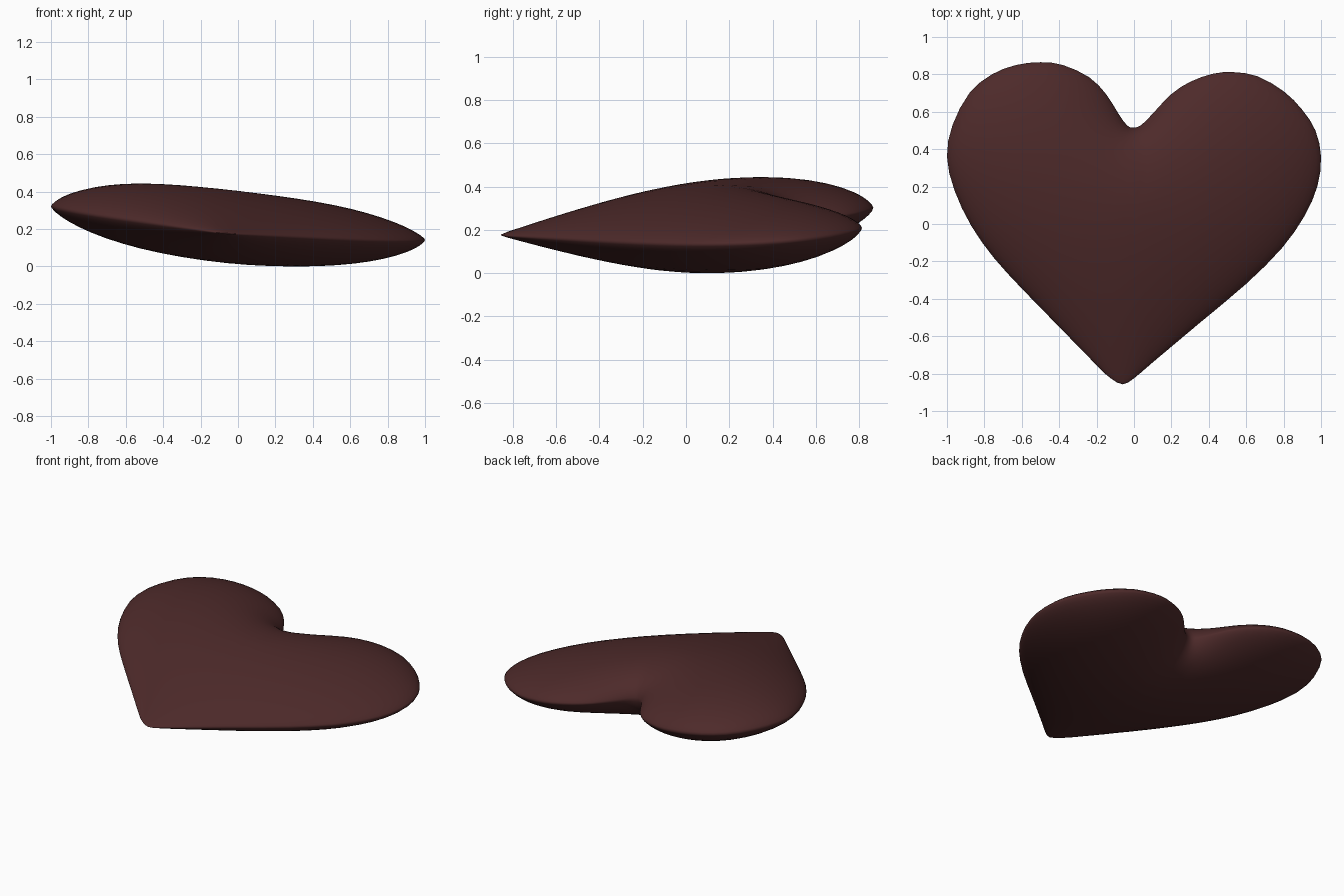
import bpy, bmesh, math
from mathutils import Vector

if "Cube" in bpy.data.objects:
    bpy.data.objects.remove(bpy.data.objects["Cube"])

# Heart outline seen from the top, clockwise from the cleft
OUTLINE = [
    (0, .515), (.04, .53), (.1, .59), (.2, .695), (.3, .76), (.42, .803), (.53, .812),
    (.66, .79), (.8, .71), (.9, .61), (.97, .5), (1, .36), (.98, .2), (.91, .04),
    (.79, -.13), (.6, -.32), (.35, -.53), (.1, -.74), (0, -.825), (-.06, -.857),
    (-.125, -.825), (-.2, -.755), (-.4, -.55), (-.6, -.345), (-.75, -.18), (-.87, -.01),
    (-.96, .18), (-1, .36), (-.97, .53), (-.88, .7), (-.76, .8), (-.63, .85), (-.5, .865),
    (-.38, .85), (-.24, .785), (-.15, .695), (-.08, .585), (-.035, .525)]
CENTRE = Vector((0, .1))
RINGS, STEPS = 14, 2
UP, DOWN = .186, .207


def smooth_loop(points, steps):
    """Closed Catmull-Rom curve through the points."""
    p = [Vector(q) for q in points]
    out = []
    for i in range(len(p)):
        a, b, c, d = (p[(i + k) % len(p)] for k in (-1, 0, 1, 2))
        for s in range(steps):
            t = s / steps
            out.append(.5 * (2 * b + (c - a) * t + (2 * a - 5 * b + 4 * c - d) * t * t
                             + (3 * b - a - 3 * c + d) * t ** 3))
    return out


# Flat disc of rings shrinking from the outline to the centre
loop = smooth_loop(OUTLINE, STEPS)
n = len(loop)
flat = [CENTRE.copy()]
for k in range(1, RINGS + 1):
    s = math.sin(k / RINGS * math.pi / 2)
    flat += [CENTRE + (q - CENTRE) * s for q in loop]


def idx(k, i):
    return 0 if k == 0 else 1 + (k - 1) * n + i % n


tris = [(0, idx(1, i), idx(1, i + 1)) for i in range(n)]
for k in range(1, RINGS):
    for i in range(n):
        a, b, c, d = idx(k, i), idx(k + 1, i), idx(k + 1, i + 1), idx(k, i + 1)
        tris += [(a, b, c), (a, c, d)]

# Inflate it like a pillow: solve for a membrane under even pressure
weights = [{} for _ in flat]
load = [0.0] * len(flat)
for t in tris:
    for j in range(3):
        o, a, b = t[j], t[j - 1], t[j - 2]
        u, v = flat[a] - flat[o], flat[b] - flat[o]
        area2 = max(abs(u.x * v.y - u.y * v.x), 1e-9)
        w = u.dot(v) / area2 / 2
        weights[a][b] = weights[a].get(b, 0) + w
        weights[b][a] = weights[b].get(a, 0) + w
        load[o] += area2 / 6
inner = idx(RINGS, 0)
system = [(i, list(weights[i].items()), sum(weights[i].values())) for i in range(inner)]
h = [0.0] * len(flat)
for step in range(3000):
    change = 0.0
    for i, nb, total in system:
        acc = load[i]
        for j, w in nb:
            acc += w * h[j]
        delta = 1.92 * (acc / total - h[i])
        h[i] += delta
        change = max(change, abs(delta))
    if change < 1e-7:
        break
peak = max(h)
# The lobes are fuller than the tip
h = [(max(x, 0) / peak) ** .68 * (1 + .3 * (p.y - .1)) for x, p in zip(h, flat)]


# Puffy heart: upper and lower skins share the rim, on a slightly tilted plane
def place(i, bulge):
    x, y = flat[i]
    return (x, y, .225 - .09 * x + .05 * y + bulge * h[i])


bm = bmesh.new()
top = [bm.verts.new(place(i, UP * (1 - .11 * flat[i].x))) for i in range(len(flat))]
low = [bm.verts.new(place(i, -DOWN)) for i in range(inner)] + top[inner:]
for side in (top, low):
    for i in range(n):
        bm.faces.new((side[0], side[idx(1, i)], side[idx(1, i + 1)]))
        for k in range(1, RINGS):
            bm.faces.new([side[idx(*q)] for q in
                          ((k, i), (k + 1, i), (k + 1, i + 1), (k, i + 1))])
bmesh.ops.recalc_face_normals(bm, faces=bm.faces)
lowest = min(v.co.z for v in bm.verts)
for v in bm.verts:
    v.co.z -= lowest
for f in bm.faces:
    f.smooth = True

mesh = bpy.data.meshes.new("heart")
bm.to_mesh(mesh)
bm.free()
mat = bpy.data.materials.new("dark red brown")
mat.diffuse_color = (.075, .023, .023, 1)
mat.use_nodes = True
mat.node_tree.nodes["Principled BSDF"].inputs["Base Color"].default_value = mat.diffuse_color
mesh.materials.append(mat)
bpy.context.collection.objects.link(bpy.data.objects.new("heart", mesh))
